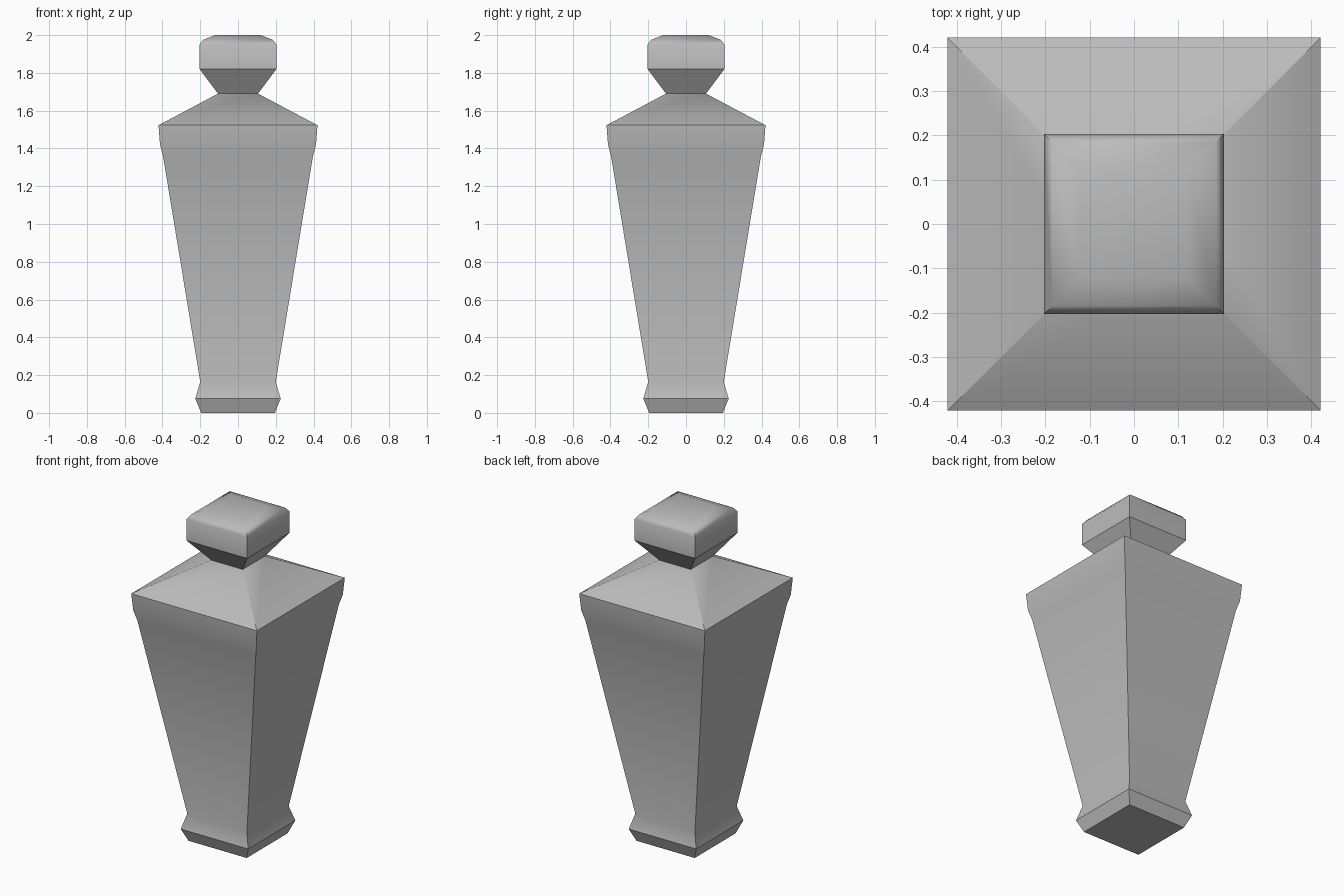
import bpy, bmesh
from math import radians

cube = bpy.data.objects.get("Cube")
if cube:
    bpy.data.objects.remove(cube, do_unlink=True)

grey = bpy.data.materials.new("plain_grey")
grey.use_nodes = True
colour = (0.5, 0.5, 0.5, 1)
grey.diffuse_color = colour
grey.node_tree.nodes["Principled BSDF"].inputs["Base Color"].default_value = colour


def square_loft(name, profile):
    """Skin square rings, each given as (half width, height), and cap both ends."""
    bm = bmesh.new()
    rings = [[bm.verts.new((sx * r, sy * r, z))
              for sx, sy in ((-1, -1), (1, -1), (1, 1), (-1, 1))]
             for r, z in profile]
    for low, high in zip(rings, rings[1:]):
        for i in range(4):
            j = (i + 1) % 4
            bm.faces.new((low[i], low[j], high[j], high[i]))
    bm.faces.new(rings[0][::-1])
    bm.faces.new(rings[-1])
    mesh = bpy.data.meshes.new(name)
    bm.to_mesh(mesh)
    bm.free()
    mesh.materials.append(grey)
    obj = bpy.data.objects.new(name, mesh)
    bpy.context.collection.objects.link(obj)
    bpy.ops.object.select_all(action="DESELECT")
    obj.select_set(True)
    bpy.context.view_layer.objects.active = obj
    bpy.ops.object.shade_smooth_by_angle(angle=radians(36.6))
    return obj


# Flared foot, tapering body, rim and sloping shoulder
square_loft("bottle_body", [
    (0.195, 0), (0.226, 0.075), (0.2, 0.165), (0.397, 1.36),
    (0.413, 1.42), (0.421, 1.523), (0.106, 1.69)])

# Faceted stopper with a softened top
square_loft("stopper", [
    (0.106, 1.69), (0.203, 1.82), (0.203, 1.95),
    (0.185, 1.975), (0.12, 2)])
